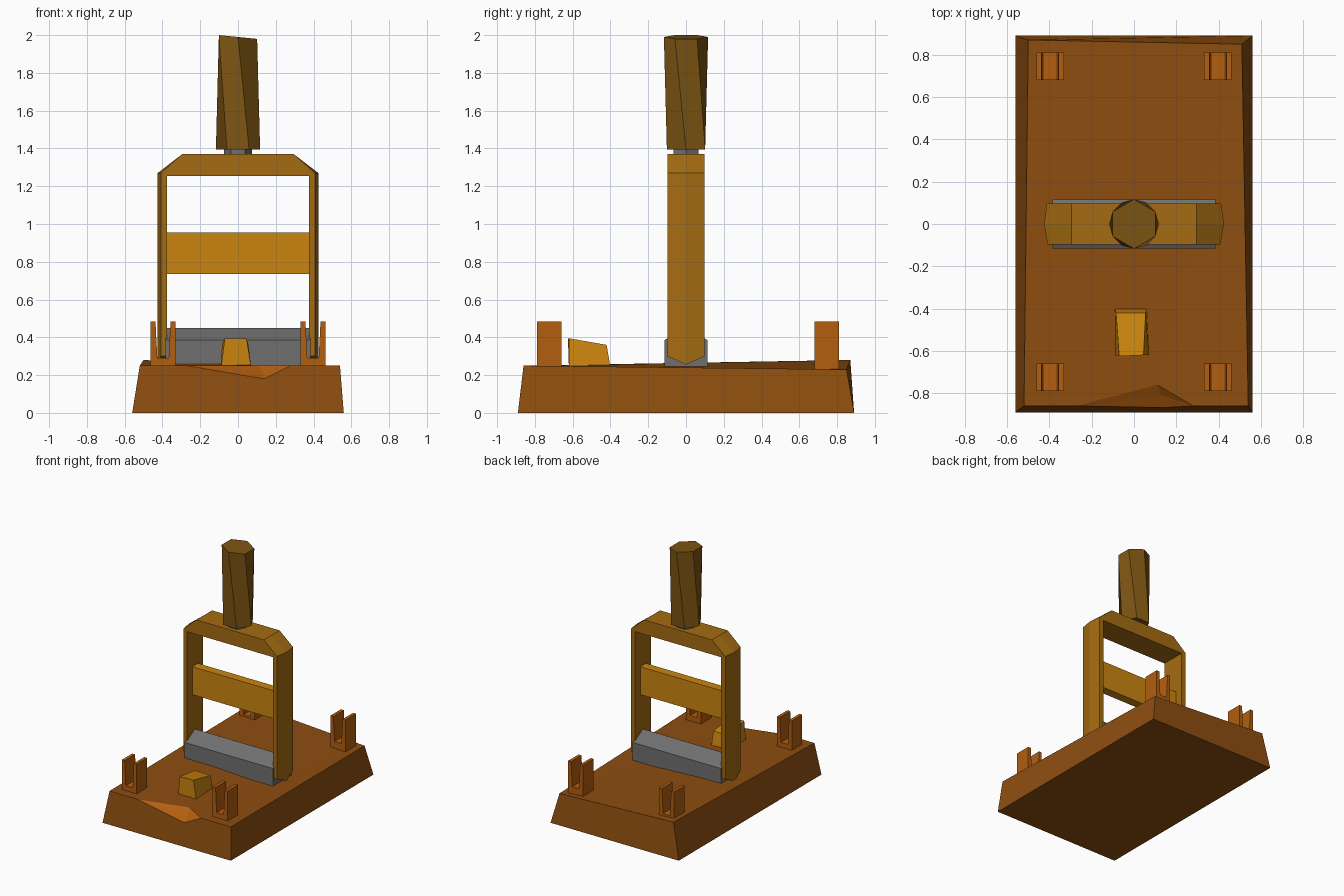
import bpy, bmesh
from math import sin, cos, radians

cube = bpy.data.objects.get("Cube")
if cube:
    bpy.data.objects.remove(cube, do_unlink=True)


def material(name, rgb):
    m = bpy.data.materials.new(name)
    m.use_nodes = True
    m.diffuse_color = (*rgb, 1)
    bsdf = m.node_tree.nodes["Principled BSDF"]
    bsdf.inputs["Base Color"].default_value = (*rgb, 1)
    bsdf.inputs["Roughness"].default_value = 0.9
    return m


dark_wood = material("dark wood", (0.27, 0.076, 0.005))
cut_wood = material("fresh cut wood", (0.45, 0.114, 0.005))
frame_wood = material("frame wood", (0.376, 0.15, 0.006))
gold_wood = material("golden wood", (0.60, 0.235, 0.005))
grip_wood = material("grip wood", (0.205, 0.091, 0.006))
metal = material("grey metal", (0.162, 0.162, 0.162))


def finish(name, bm, *mats):
    bmesh.ops.recalc_face_normals(bm, faces=bm.faces)
    mesh = bpy.data.meshes.new(name)
    bm.to_mesh(mesh)
    bm.free()
    for m in mats:
        mesh.materials.append(m)
    obj = bpy.data.objects.new(name, mesh)
    bpy.context.collection.objects.link(obj)
    return obj


def loft(name, rings, mat):
    """Skin a series of equal-sized rings and cap both ends."""
    bm = bmesh.new()
    rows = [[bm.verts.new(p) for p in ring] for ring in rings]
    n = len(rows[0])
    for a, b in zip(rows, rows[1:]):
        for i in range(n):
            j = (i + 1) % n
            bm.faces.new((a[i], a[j], b[j], b[i]))
    bm.faces.new(rows[0])
    bm.faces.new(rows[-1])
    return finish(name, bm, mat)


def hexagon(radius, z, turn=0, tilt=0):
    ring = []
    for k in range(6):
        a = radians(60 * k - 90 + turn)
        x, y = radius * cos(a), radius * sin(a)
        ring.append((x, y, z - tilt * x))
    return ring


# Tapered base board with a chip broken out of its front edge
bm = bmesh.new()
bl, br, kr, kl = [bm.verts.new(p) for p in
                  ((-0.56, -0.89, 0), (0.56, -0.89, 0), (0.56, 0.89, 0), (-0.56, 0.89, 0))]
FL, FR, KR, KL = [bm.verts.new(p) for p in
                  ((-0.52, -0.86, 0.25), (0.54, -0.86, 0.25), (0.51, 0.85, 0.23), (-0.50, 0.87, 0.28))]
A, B, T, F, I = [bm.verts.new(p) for p in
                 ((-0.27, -0.86, 0.25), (0.28, -0.86, 0.25), (0.11, -0.76, 0.25),
                  (0.14, -0.868, 0.18), (0.13, -0.81, 0.215))]
for face in ((bl, kl, kr, br), (br, kr, KR, FR), (kr, kl, KL, KR), (kl, bl, FL, KL),
             (bl, br, FR, B, F, A, FL),
             (FL, A, T, KL), (T, B, FR, KR), (T, KR, KL)):
    bm.faces.new(face)
for face in ((A, I, T), (T, I, B), (A, F, I), (I, F, B)):
    bm.faces.new(face).material_index = 1
finish("base_board", bm, dark_wood, cut_wood)

# Four slotted corner clips
clip = [(-0.065, 0.22), (0.065, 0.22), (0.065, 0.485), (0.04, 0.485),
        (0.03, 0.29), (-0.03, 0.29), (-0.04, 0.485), (-0.065, 0.485)]
for end, y0 in (("front", -0.79), ("back", 0.68)):
    for side, cx in (("left", 0.397), ("right", -0.397)):
        loft(f"{end}_{side}_clip",
             [[(cx + x, y, z) for x, z in clip] for y in (y0, y0 + 0.13)], cut_wood)

# Small wedge block in front
loft("wedge_block",
     [[(-0.09, -0.62, 0.24), (0.07, -0.62, 0.24), (0.06, -0.40, 0.24), (-0.09, -0.40, 0.24)],
      [(-0.07, -0.625, 0.395), (0.045, -0.62, 0.395), (0.055, -0.42, 0.36), (-0.085, -0.42, 0.36)]],
     gold_wood)

# Ridged metal bar across the base
bar = [(-0.115, 0.245), (0.115, 0.245), (0.115, 0.385), (0, 0.45), (-0.115, 0.385)]
loft("metal_bar", [[(x, y, z) for y, z in bar] for x in (-0.385, 0.385)], metal)


# Arched frame, legs bulging slightly and pointed at the feet
def arch(y, outer, foot):
    half = [(0.375, foot), (outer, foot), (outer, 1.27), (0.295, 1.37)]
    left = [(x, y, z) for x, z in half]
    right = [(-x, y, z) for x, z in reversed(half)]
    return left + right + [(-0.375, y, 1.255), (0.375, y, 1.255)]


loft("arched_frame",
     [arch(-0.098, 0.408, 0.30), arch(0, 0.425, 0.255), arch(0.098, 0.412, 0.30)], frame_wood)

# Cross rail between the legs
loft("cross_rail",
     [[(x, -0.035, 0.735), (x, 0.035, 0.735), (x, 0.035, 0.955), (x, -0.035, 0.955)]
      for x in (-0.38, 0.38)], gold_wood)

# Metal neck and twisted grip
loft("neck", [hexagon(0.075, 1.35, 30), hexagon(0.075, 1.42, 30)], metal)
loft("grip", [hexagon(0.117, 1.395, 30), hexagon(0.117, 1.99, 0, 0.1)], grip_wood)
